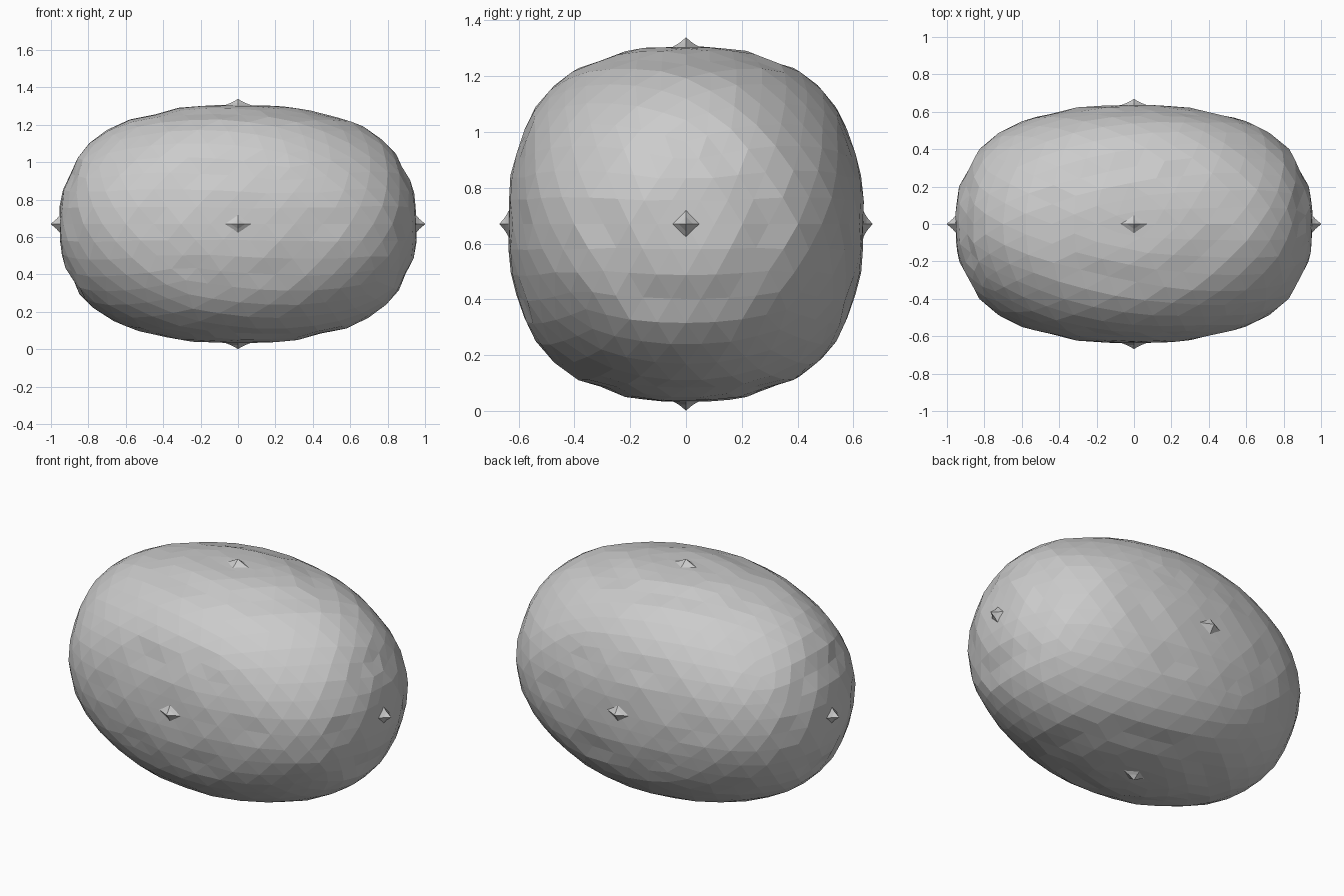
import bpy, bmesh, math
from mathutils import Vector, noise

cube = bpy.data.objects.get("Cube")
if cube:
    bpy.data.objects.remove(cube, do_unlink=True)

CENTRE = Vector((0, 0, 0.67))
STRETCH = Vector((1.5, 1, 1))

grey = bpy.data.materials.new("stone_grey")
grey.use_nodes = True
colour = (0.6, 0.6, 0.6, 1)
grey.diffuse_color = colour
grey.node_tree.nodes["Principled BSDF"].inputs["Base Color"].default_value = colour


def finish(bm, name):
    """Stretch the shape along x, lift it and make it an object."""
    for v in bm.verts:
        v.co = v.co * STRETCH + CENTRE
    bmesh.ops.recalc_face_normals(bm, faces=bm.faces)
    mesh = bpy.data.meshes.new(name)
    bm.to_mesh(mesh)
    bm.free()
    mesh.materials.append(grey)
    obj = bpy.data.objects.new(name, mesh)
    bpy.context.collection.objects.link(obj)


def body_radius(d):
    """Rounded cube with softened corners and a shallow ring round each cap."""
    a = [abs(c) for c in d]
    corner = 27 * (a[0] * a[1] * a[2]) ** 2
    r = 0.636 / sum(c ** 2.55 for c in a) ** (1 / 2.55)
    r *= 1 - 0.045 * corner
    polar = math.acos(min(1, max(a)))
    r -= 0.012 * math.exp(-((polar - 0.47) / 0.07) ** 2)
    return r + 0.005 * noise.noise(d * 7)


# Faceted pebble body
bm = bmesh.new()
bmesh.ops.create_icosphere(bm, subdivisions=4, radius=1)
for v in bm.verts:
    d = v.co.normalized()
    v.co = d * body_radius(d)
finish(bm, "body")

# Small flared four-sided spike on each of the six caps
spikes = {"left": (1, 0, 0), "right": (-1, 0, 0), "back": (0, 1, 0),
          "front": (0, -1, 0), "top": (0, 0, 1), "bottom": (0, 0, -1)}
for side, axis in spikes.items():
    bm = bmesh.new()
    turn = Vector((0, 0, 1)).rotation_difference(Vector(axis)).to_matrix()
    rings = []
    for radius, height in ((0.07, 0.622), (0.026, 0.647)):
        rings.append([bm.verts.new((radius * math.cos(i * math.pi / 2),
                                    radius * math.sin(i * math.pi / 2), height))
                      for i in range(4)])
    tip = bm.verts.new((0, 0, 0.668))
    for i in range(4):
        j = (i + 1) % 4
        bm.faces.new((rings[0][i], rings[0][j], rings[1][j], rings[1][i]))
        bm.faces.new((rings[1][i], rings[1][j], tip))
    bm.faces.new(rings[0][::-1])
    bmesh.ops.rotate(bm, verts=bm.verts, matrix=turn, cent=(0, 0, 0))
    finish(bm, side + "_spike")
